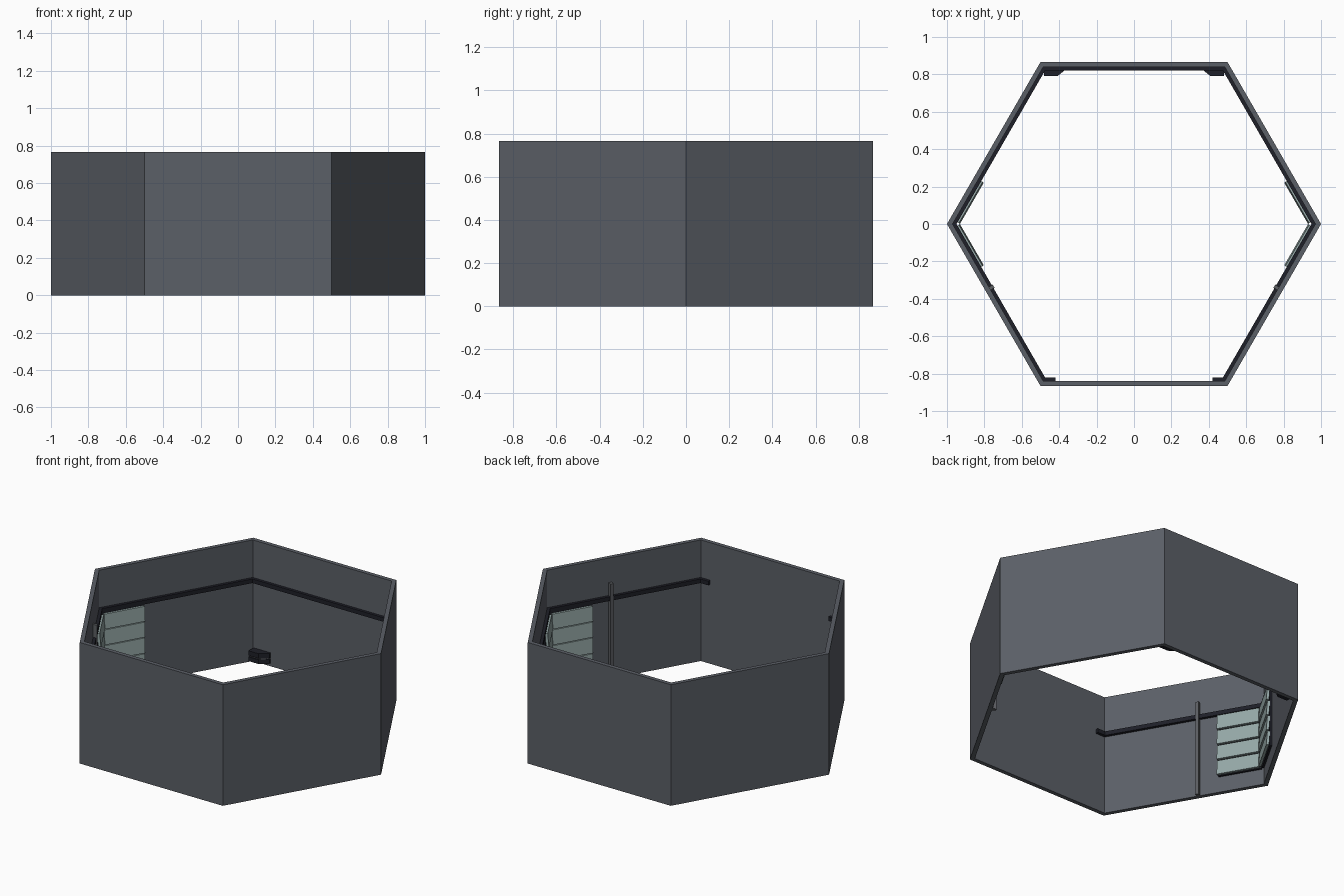
import bpy, bmesh, math
from mathutils import Vector

if "Cube" in bpy.data.objects:
    bpy.data.objects.remove(bpy.data.objects["Cube"])

R3 = math.sqrt(3)
H, APO, INNER = 0.765, R3 / 2, R3 / 2 - 0.026


def mat(name, rgb):
    m = bpy.data.materials.new(name)
    m.diffuse_color = (*rgb, 1)
    m.use_nodes = True
    m.node_tree.nodes["Principled BSDF"].inputs["Base Color"].default_value = m.diffuse_color
    return m


WALL = mat("slate grey", (0.105, 0.115, 0.135))
DARK = mat("near black", (0.013, 0.014, 0.021))
SLAT = mat("pale grey green", (0.30, 0.39, 0.385))
POST = mat("mid grey", (0.105, 0.11, 0.12))


def corner(deg, apothem):
    r, a = apothem * 2 / R3, math.radians(deg)
    return (r * math.cos(a), r * math.sin(a))


def finish(bm, name, material, mirror=(False, False)):
    bmesh.ops.recalc_face_normals(bm, faces=bm.faces)
    me = bpy.data.meshes.new(name)
    bm.to_mesh(me)
    bm.free()
    me.materials.append(material)
    ob = bpy.data.objects.new(name, me)
    bpy.context.collection.objects.link(ob)
    if any(mirror):
        md = ob.modifiers.new("Mirror", "MIRROR")
        md.use_axis = (mirror[0], mirror[1], False)
        md.use_mirror_merge = False
    return ob


def ribbon(name, outer, inner, z0, z1, material, closed=False):
    """Solid strip between two matching plan paths."""
    bm = bmesh.new()
    rows = [[bm.verts.new((p[0], p[1], z)) for z, p in
             ((z0, o), (z1, o), (z1, i), (z0, i))] for o, i in zip(outer, inner)]
    pairs = list(zip(rows, rows[1:] + (rows[:1] if closed else [])))
    for a, b in pairs:
        for k in range(4):
            n = (k + 1) % 4
            bm.faces.new((a[k], a[n], b[n], b[k]))
    if not closed:
        bm.faces.new(rows[0])
        bm.faces.new(rows[-1])
    return finish(bm, name, material)


def wall_prism(name, deg, t0, t1, profile, material, mirror):
    """Extrude an (apothem, z) profile along one wall facing deg."""
    a = math.radians(deg)
    n = Vector((math.cos(a), math.sin(a), 0))
    t = Vector((-math.sin(a), math.cos(a), 0))
    bm = bmesh.new()
    ends = [[bm.verts.new(n * d + t * s + Vector((0, 0, z))) for d, z in profile]
            for s in (t0, t1)]
    for e in ends:
        bm.faces.new(e)
    for k in range(len(profile)):
        m = (k + 1) % len(profile)
        bm.faces.new((ends[0][k], ends[0][m], ends[1][m], ends[1][k]))
    return finish(bm, name, material, mirror)


def rect(d0, d1, z0, z1):
    return [(d0, z0), (d1, z0), (d1, z1), (d0, z1)]


# hexagonal outer wall
angles = range(0, 360, 60)
ribbon("hexagon_wall", [corner(a, APO) for a in angles],
       [corner(a, INNER) for a in angles], 0, H, WALL, closed=True)

# dark rail around the inside, with short returns on the front wall
path = (-60, 0, 60, 120, 180, 240)
ro, ri = INNER + 0.002, INNER - 0.018
ribbon("inner_rail",
       [(0.42, -ro)] + [corner(a, ro) for a in path] + [(-0.42, -ro)],
       [(0.42, -ri)] + [corner(a, ri) for a in path] + [(-0.42, -ri)],
       0.502, 0.528, DARK)

# slatted panels at the left and right corners
both = (True, True)
wall_prism("panel_backing", 30, -0.475, -0.212,
           rect(INNER + 0.002, 0.828, 0.1, 0.502), DARK, both)
for i in range(4):
    z = 0.1 + 0.1 * i
    wall_prism(f"panel_slat_{i + 1}", 30, -0.465, -0.21,
               [(0.822, z + 0.002), (0.806, z + 0.002), (0.813, z + 0.094),
                (0.829, z + 0.094)], SLAT, both)

# upright posts on the two front side walls
wall_prism("upright_post", -30, 0.077, 0.097,
           rect(INNER + 0.002, 0.816, 0, 0.61), POST, (True, False))

# low layered brackets in the back corners
for name, z0, z1, g in (("bracket_base", 0.02, 0.047, 0),
                        ("bracket_core", 0.047, 0.055, 0.008),
                        ("bracket_top", 0.055, 0.085, 0)):
    bm = bmesh.new()
    plan = [(0.48, 0.842), (0.48, 0.79 + g), (0.41 - g, 0.79 + g),
            (0.36 + g, 0.83), (0.36 + g, 0.842)]
    f = bm.faces.new([bm.verts.new((x, y, z0)) for x, y in plan])
    top = bmesh.ops.extrude_face_region(bm, geom=[f], use_keep_orig=True)["geom"]
    bmesh.ops.translate(bm, vec=(0, 0, z1 - z0),
                        verts=[v for v in top if isinstance(v, bmesh.types.BMVert)])
    finish(bm, name, POST if g else DARK, (True, False))
